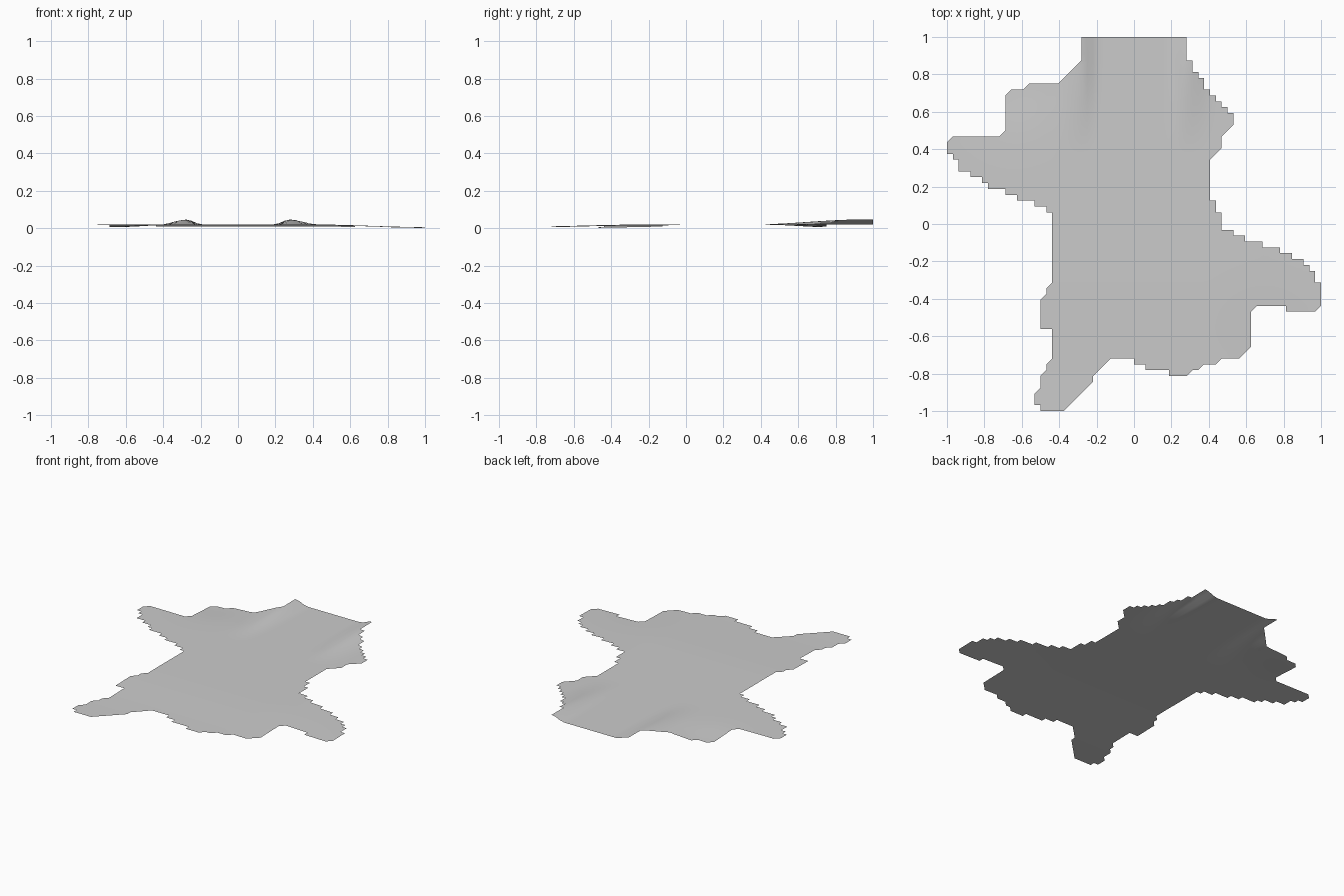
import bpy
import bmesh
from math import exp
from mathutils import Vector
from mathutils.geometry import intersect_point_line

if "Cube" in bpy.data.objects:
    bpy.data.objects.remove(bpy.data.objects["Cube"], do_unlink=True)

HALF = 32  # grid cells from the centre to each side

# Corners of the hide in grid cells, clockwise from the neck
NECK_AND_SIDE = [(-9, 32), (9, 32), (10, 28), (11, 26), (17, 19), (17, 17), (15, 15),
                 (15, 13), (14, 12), (13, 9), (13, 5), (14, 4), (15, 2), (15, 0)]
RIGHT_LEG = [(17, -1), (19, -2), (22, -3), (25, -4), (29, -6), (31, -8), (32, -10),
             (32, -14), (31, -15), (26, -15), (25, -14), (21, -14), (20, -15)]
FRONT_EDGE = [(20, -21), (18, -23), (14, -24), (9, -26), (6, -26), (2, -25), (0, -24),
              (-1, -23), (-4, -23), (-7, -27), (-12, -32)]
FRONT_LEG = [(-16, -32), (-17, -31), (-17, -29), (-14, -21), (-14, -19), (-16, -18),
             (-16, -13), (-14, -8), (-14, -2), (-15, 2)]
LEFT_LEG = [(-17, 3), (-20, 4), (-25, 6), (-30, 9), (-32, 12), (-32, 14), (-31, 15),
            (-23, 15), (-22, 16), (-22, 22), (-21, 23), (-18, 24), (-13, 24), (-9, 28)]
OUTLINE = [Vector(p) for part in (NECK_AND_SIDE, RIGHT_LEG, FRONT_EDGE, FRONT_LEG, LEFT_LEG)
           for p in part]
EDGES = list(zip(OUTLINE, OUTLINE[1:] + OUTLINE[:1]))


def inside(point):
    """True for a grid point within the outline or on its border."""
    crossings = 0
    for a, b in EDGES:
        nearest, t = intersect_point_line(point, a, b)
        if 0 <= t <= 1 and (nearest.xy - point).length < 0.12:
            return True
        if (a.y > point.y) != (b.y > point.y):
            crossings += point.x < a.x + (point.y - a.y) * (b.x - a.x) / (b.y - a.y)
    return crossings % 2 == 1


def smooth(start, end, value):
    t = min(1, max(0, (value - start) / (end - start)))
    return t * t * (3 - 2 * t)


def height(x, y):
    """Gentle sag toward the legs, with two folds rising toward the neck."""
    z = 0.02
    z -= 0.014 * smooth(0.4, 1, x)
    z -= 0.012 * smooth(0.2, 0.9, -y)
    z -= 0.014 * exp(-((x + 0.65) ** 2 + (y - 0.75) ** 2) / 0.04)
    side = abs(x)
    fold = smooth(0.19, 0.28, side) * (1 - smooth(0.28, 0.44, side))
    z += 0.027 * fold * smooth(0.35, 0.95, y)
    return max(z, 0)


# Hide: one thin sheet of grid triangles, all split along the same diagonal
bm = bmesh.new()
span = range(-HALF, HALF + 1)
verts = {(i, j): bm.verts.new((i / HALF, j / HALF, height(i / HALF, j / HALF)))
         for i in span for j in span if inside(Vector((i, j)))}
for i, j in verts:
    far = (i + 1, j + 1)
    for ring in (((i, j), (i + 1, j), far), ((i, j), far, (i, j + 1))):
        if all(key in verts for key in ring):
            bm.faces.new([verts[key] for key in ring])
bmesh.ops.delete(bm, geom=[v for v in bm.verts if not v.link_faces], context="VERTS")
for face in bm.faces:
    face.smooth = True

mesh = bpy.data.meshes.new("hide_rug")
bm.to_mesh(mesh)
bm.free()
rug = bpy.data.objects.new("hide_rug", mesh)
bpy.context.collection.objects.link(rug)

# Plain light grey hide
grey = bpy.data.materials.new("light_grey")
grey.use_nodes = True
colour = (0.6, 0.6, 0.6, 1)
grey.diffuse_color = colour
grey.node_tree.nodes["Principled BSDF"].inputs["Base Color"].default_value = colour
mesh.materials.append(grey)
